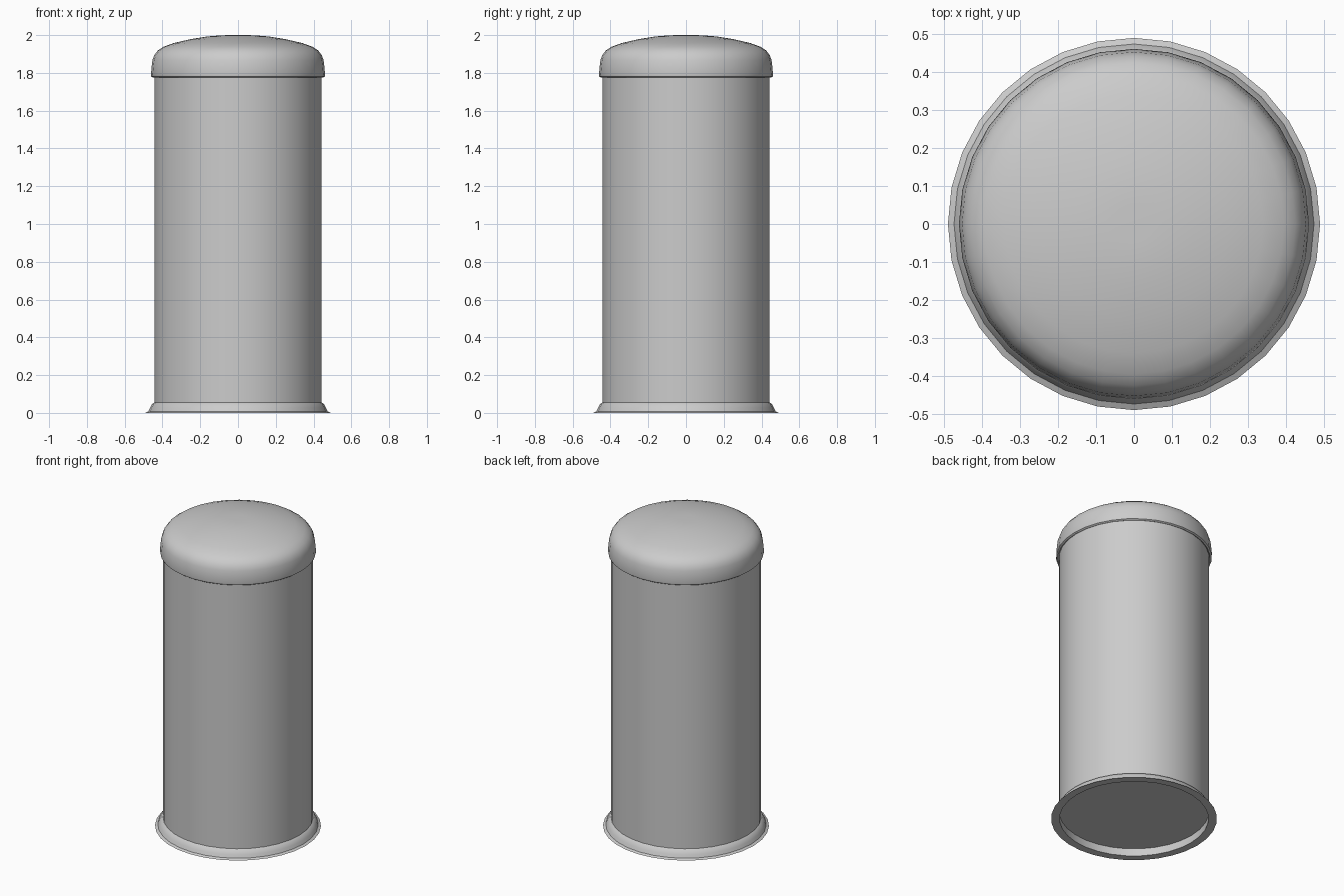
import bpy, bmesh, math

if "Cube" in bpy.data.objects:
    bpy.data.objects.remove(bpy.data.objects["Cube"])

SEGMENTS = 32


def lathe(name, profile, closed=False):
    """Spin (radius, z) points around z; radius 0 becomes a single pole vertex."""
    bm = bmesh.new()
    rings = []
    for r, z in profile:
        count = 1 if r == 0 else SEGMENTS
        rings.append([bm.verts.new((r * math.cos(math.tau * i / SEGMENTS),
                                    r * math.sin(math.tau * i / SEGMENTS), z))
                      for i in range(count)])
    pairs = list(zip(rings, rings[1:]))
    if closed:
        pairs.append((rings[-1], rings[0]))
    for a, b in pairs:
        for i in range(SEGMENTS):
            j = (i + 1) % SEGMENTS
            corners = [a[i % len(a)], a[j % len(a)], b[j % len(b)], b[i % len(b)]]
            bm.faces.new(list(dict.fromkeys(corners)))
    bmesh.ops.recalc_face_normals(bm, faces=bm.faces)
    mesh = bpy.data.meshes.new(name)
    bm.to_mesh(mesh)
    bm.free()
    obj = bpy.data.objects.new(name, mesh)
    bpy.context.collection.objects.link(obj)
    bpy.ops.object.select_all(action='DESELECT')
    obj.select_set(True)
    bpy.context.view_layer.objects.active = obj
    bpy.ops.object.shade_smooth_by_angle(angle=math.radians(40))
    return obj


# Straight cylindrical body, closed at both ends
lathe("bin_body", [(0, 0.05), (0.443, 0.05), (0.443, 1.78), (0, 1.78)])

# Flared foot ring with a hollow centre
lathe("base_ring", [(0.44, 0.0), (0.49, 0.0), (0.474, 0.008), (0.466, 0.027),
                    (0.455, 0.047), (0.443, 0.055)], closed=True)

# Domed lid with rounded shoulder and a small lip turned in under the rim
lathe("domed_lid", [(0.44, 1.78), (0.45, 1.775), (0.459, 1.781), (0.461, 1.79),
                    (0.457, 1.835), (0.453, 1.868), (0.443, 1.895), (0.425, 1.918),
                    (0.395, 1.938), (0.34, 1.958), (0.25, 1.979), (0.16, 1.993),
                    (0.10, 1.998), (0.05, 2.0), (0, 1.999)])
